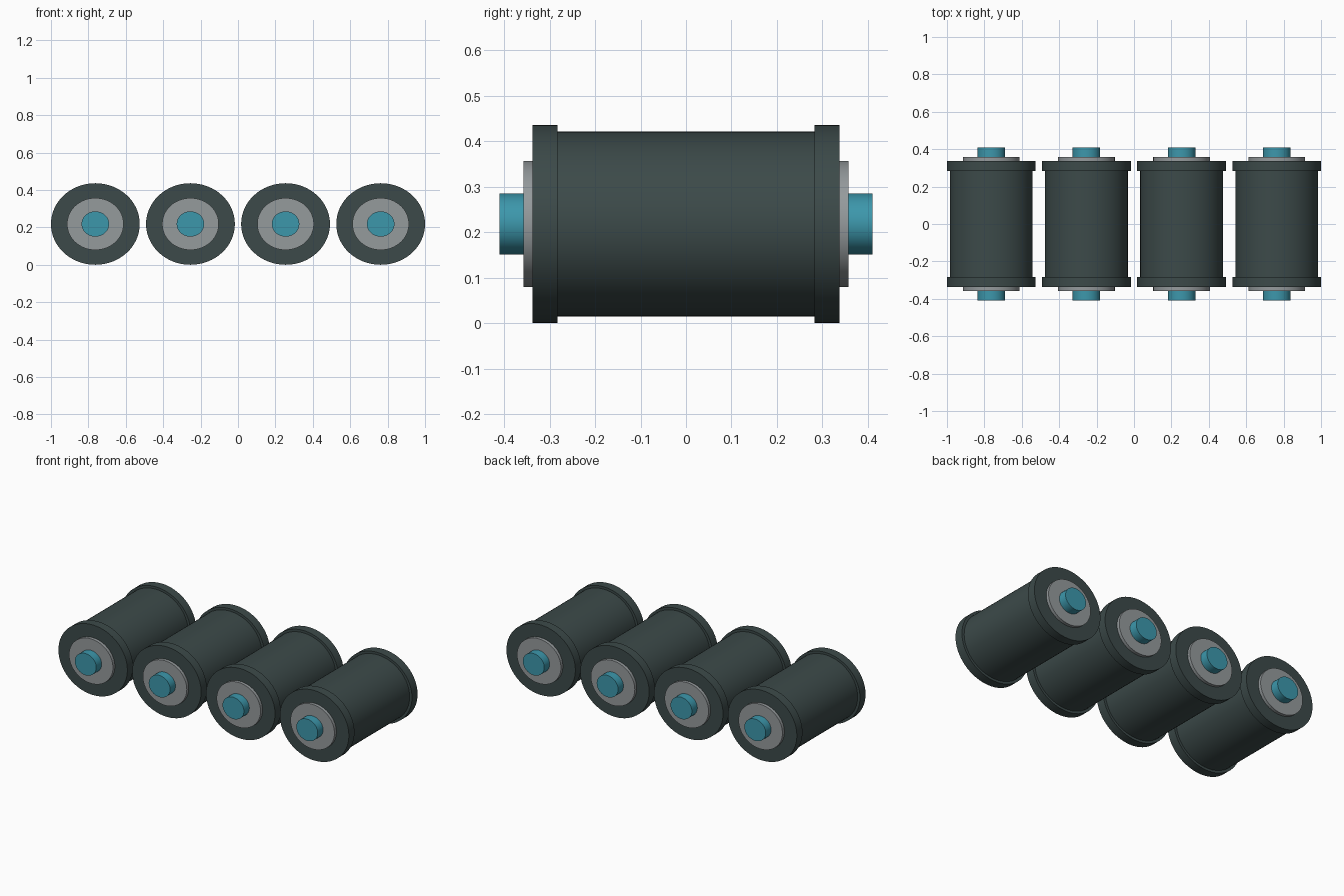
import bpy
import math

cube = bpy.data.objects.get("Cube")
if cube:
    bpy.data.objects.remove(cube, do_unlink=True)


def make_material(name, rgb):
    mat = bpy.data.materials.new(name)
    mat.use_nodes = True
    color = (*rgb, 1.0)
    mat.diffuse_color = color
    mat.node_tree.nodes["Principled BSDF"].inputs["Base Color"].default_value = color
    return mat


DARK = make_material("dark slate", (0.045, 0.068, 0.067))
GREY = make_material("mid grey", (0.30, 0.325, 0.335))
TEAL = make_material("teal", (0.046, 0.31, 0.41))

CENTRE_Z = 0.218
X_STRETCH = 1.089  # rollers are slightly wider than tall


def roller_part(name, x, y0, y1, radius, mat):
    """Oval cylinder lying along y from y0 to y1."""
    bpy.ops.mesh.primitive_cylinder_add(
        vertices=64, radius=radius, depth=y1 - y0,
        location=(x, (y0 + y1) / 2, CENTRE_Z), rotation=(math.pi / 2, 0, 0))
    obj = bpy.context.object
    obj.name = name
    obj.scale = (X_STRETCH, 1, 1)
    bpy.ops.object.transform_apply(location=False, rotation=True, scale=True)
    bpy.ops.object.shade_smooth_by_angle(angle=math.radians(30))
    obj.data.materials.append(mat)


# Row of four identical rollers
for i in range(4):
    x = (i - 1.5) * 0.5085
    n = i + 1
    roller_part(f"drum_{n}", x, -0.283, 0.283, 0.203, DARK)
    # Mirrored end pieces: flange, hub plate and axle stub
    for side, s in (("front", -1), ("back", 1)):
        for part, inner, outer, radius, mat in (
                ("flange", 0.283, 0.338, 0.218, DARK),
                ("hub", 0.338, 0.357, 0.139, GREY),
                ("axle", 0.357, 0.410, 0.0675, TEAL)):
            y0, y1 = sorted((s * inner, s * outer))
            roller_part(f"{side}_{part}_{n}", x, y0, y1, radius, mat)
